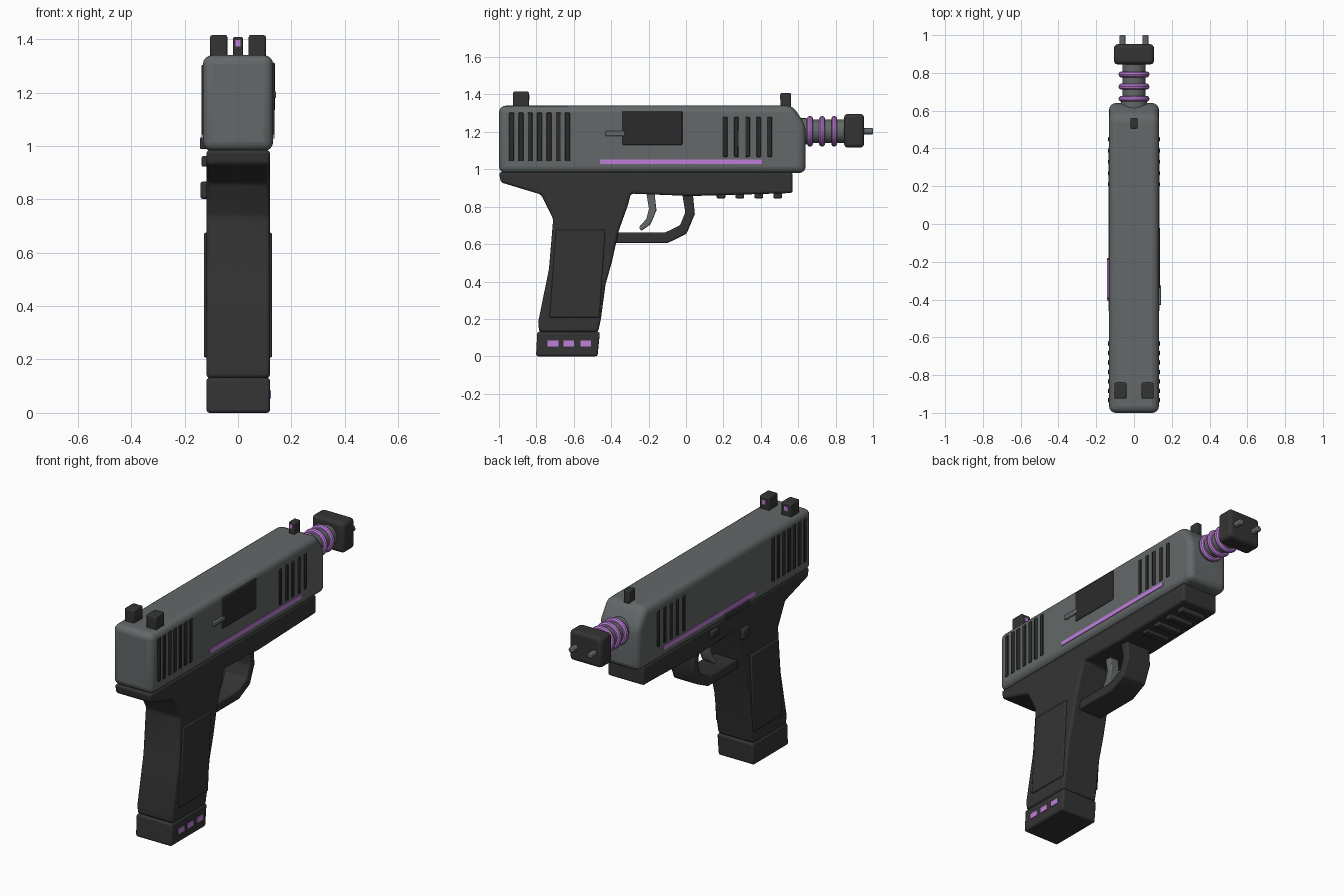
import bpy, bmesh, math
from mathutils import Matrix

if "Cube" in bpy.data.objects:
    bpy.data.objects.remove(bpy.data.objects["Cube"])


def material(name, r, g, b):
    m = bpy.data.materials.new(name)
    m.diffuse_color = (r, g, b, 1)
    m.use_nodes = True
    m.node_tree.nodes["Principled BSDF"].inputs["Base Color"].default_value = m.diffuse_color
    return m


GREY = material("slide_grey", 0.125, 0.138, 0.138)
DARK = material("frame_charcoal", 0.034, 0.034, 0.035)
BLACK = material("recess_black", 0.024, 0.024, 0.024)
PURPLE = material("accent_purple", 0.53, 0.21, 0.70)


def finish(name, bm, mat, bevel=0.0, segments=2):
    bmesh.ops.recalc_face_normals(bm, faces=bm.faces)
    mesh = bpy.data.meshes.new(name)
    bm.to_mesh(mesh)
    bm.free()
    mesh.materials.append(mat)
    ob = bpy.data.objects.new(name, mesh)
    bpy.context.collection.objects.link(ob)
    bpy.ops.object.select_all(action='DESELECT')
    ob.select_set(True)
    bpy.context.view_layer.objects.active = ob
    bpy.ops.object.shade_smooth_by_angle(angle=math.radians(35))
    if bevel:
        mod = ob.modifiers.new("bevel", 'BEVEL')
        mod.width = bevel
        mod.segments = segments
        mod.limit_method = 'ANGLE'
        mod.angle_limit = math.radians(30)
    return ob


def prism(name, pts, x0, x1, mat, bevel=0.0, segments=2):
    """Side profile in (y, z) extruded from x0 to x1."""
    bm = bmesh.new()
    a = [bm.verts.new((x0, y, z)) for y, z in pts]
    b = [bm.verts.new((x1, y, z)) for y, z in pts]
    bm.faces.new(a)
    bm.faces.new(b[::-1])
    for i in range(len(pts)):
        j = (i + 1) % len(pts)
        bm.faces.new((a[i], a[j], b[j], b[i]))
    return finish(name, bm, mat, bevel, segments)


def box(name, x, y, z, mat, bevel=0.0, segments=2):
    pts = [(y[0], z[0]), (y[1], z[0]), (y[1], z[1]), (y[0], z[1])]
    return prism(name, pts, x[0], x[1], mat, bevel, segments)


def rod(name, x, z, r, y0, y1, mat, bevel=0.0, sides=32):
    """Cylinder running along y."""
    bm = bmesh.new()
    m = Matrix.Translation((x, (y0 + y1) / 2, z)) @ Matrix.Rotation(math.pi / 2, 4, 'X')
    bmesh.ops.create_cone(bm, cap_ends=True, segments=sides, radius1=r, radius2=r,
                          depth=y1 - y0, matrix=m)
    return finish(name, bm, mat, bevel)


def ring(name, y, z, major, minor, mat):
    """Torus around the y axis."""
    bm = bmesh.new()
    n, k = 32, 10
    grid = []
    for i in range(n):
        a = math.tau * i / n
        row = []
        for j in range(k):
            b = math.tau * j / k
            r = major + minor * math.cos(b)
            row.append(bm.verts.new((r * math.cos(a), y + minor * math.sin(b), z + r * math.sin(a))))
        grid.append(row)
    for i in range(n):
        for j in range(k):
            p, q = grid[i], grid[(i + 1) % n]
            bm.faces.new((p[j], q[j], q[(j + 1) % k], p[(j + 1) % k]))
    return finish(name, bm, mat)


def span(side, inner, outer):
    return tuple(sorted((side * inner, side * outer)))


# Slide and frame with grip
prism("slide", [(-1, 0.98), (0.64, 0.98), (0.64, 1.235), (0.57, 1.34), (-1, 1.34)],
      -0.132, 0.132, GREY, 0.036, 4)
prism("frame_and_grip",
      [(-1, 0.985), (-0.99, 0.93), (-0.775, 0.865), (-0.71, 0.735), (-0.733, 0.465),
       (-0.79, 0.185), (-0.785, 0.13), (-0.47, 0.13), (-0.455, 0.2), (-0.43, 0.385),
       (-0.395, 0.51), (-0.36, 0.67), (-0.31, 0.81), (-0.295, 0.87), (0.03, 0.857),
       (0.57, 0.873), (0.57, 0.985)],
      -0.118, 0.12, DARK, 0.014, 3)
prism("magazine_base", [(-0.802, 0), (-0.473, 0), (-0.46, 0.132), (-0.795, 0.132)],
      -0.118, 0.12, DARK, 0.012, 3)
for i, y in enumerate((-0.74, -0.655, -0.565)):
    box(f"base_mark_{i + 1}", (0.117, 0.124), (y, y + 0.057), (0.053, 0.084), PURPLE)

# Trigger guard, trigger and rail ribs
prism("trigger_guard",
      [(-0.40, 0.605), (-0.10, 0.605), (0.003, 0.655), (0.047, 0.76), (0.036, 0.88),
       (-0.022, 0.88), (-0.004, 0.77), (-0.032, 0.70), (-0.112, 0.662), (-0.40, 0.662)],
      -0.08, 0.08, DARK, 0.008)
prism("trigger",
      [(-0.215, 0.89), (-0.17, 0.89), (-0.158, 0.78), (-0.19, 0.705), (-0.24, 0.67),
       (-0.252, 0.69), (-0.212, 0.735), (-0.198, 0.79)],
      -0.03, 0.03, GREY, 0.006)
for i in range(4):
    y = 0.187 + 0.101 * i
    box(f"rail_rib_{i + 1}", (-0.08, 0.08), (y - 0.023, y + 0.023), (0.845, 0.89), DARK, 0.005)

# Details on both sides
for side, tag in ((1, "right"), (-1, "left")):
    for i in range(7):
        y = -0.933 + 0.05 * i
        box(f"rear_serration_{tag}_{i + 1}", span(side, 0.128, 0.137),
            (y - 0.013, y + 0.013), (1.043, 1.303), BLACK, 0.004)
    for i in range(5):
        y = 0.21 + 0.0595 * i
        box(f"front_serration_{tag}_{i + 1}", span(side, 0.128, 0.137),
            (y - 0.012, y + 0.012), (1.067, 1.28), BLACK, 0.004)
    box(f"side_stripe_{tag}", span(side, 0.129, 0.136), (-0.46, 0.405), (1.028, 1.053), PURPLE)
    prism(f"grip_panel_{tag}", [(-0.73, 0.208), (-0.463, 0.208), (-0.432, 0.675), (-0.695, 0.675)],
          side * 0.112, side * 0.128, DARK, 0.006)
    # Rear sight posts with dots on their forward faces
    x = side * 0.072
    box(f"rear_sight_{tag}", (x - 0.032, x + 0.032), (-0.925, -0.84), (1.33, 1.415), DARK, 0.007)
    box(f"rear_sight_dot_{tag}", (x - 0.012, x + 0.012), (-0.842, -0.837), (1.37, 1.396), PURPLE)
    # Contact pins at the muzzle
    rod(f"contact_pin_{tag}", side * 0.061, 1.203, 0.017, 0.93, 1.0, GREY, 0.005, 16)

# Front sight
box("front_sight", (-0.019, 0.019), (0.505, 0.562), (1.32, 1.408), DARK, 0.006)
box("front_sight_dot", (-0.01, 0.01), (0.502, 0.507), (1.373, 1.397), PURPLE)

# Ejection port and extractor on the right
box("ejection_port", (0.122, 0.138), (-0.34, -0.02), (1.13, 1.312), BLACK, 0.005)
box("extractor", (0.125, 0.143), (-0.43, -0.325), (1.178, 1.205), GREY, 0.005)

# Controls on the left
box("slide_stop", (-0.143, -0.11), (-0.40, -0.18), (0.988, 1.027), DARK, 0.005)
box("slide_stop_accent", (-0.142, -0.13), (-0.39, -0.19), (1.026, 1.032), PURPLE)
box("takedown_button", (-0.136, -0.11), (-0.125, -0.055), (0.922, 0.962), DARK, 0.006)
box("magazine_button", (-0.141, -0.11), (-0.41, -0.345), (0.802, 0.866), DARK, 0.008)

# Barrel, coils and muzzle block
rod("barrel", 0, 1.203, 0.062, 0.58, 0.87, GREY)
rod("barrel_collar", 0, 1.203, 0.07, 0.60, 0.65, GREY, 0.008)
for i in range(3):
    ring(f"coil_{i + 1}", 0.663 + 0.0645 * i, 1.203, 0.066, 0.016, PURPLE)
box("muzzle_block", (-0.106, 0.106), (0.845, 0.952), (1.116, 1.296), DARK, 0.02, 3)
